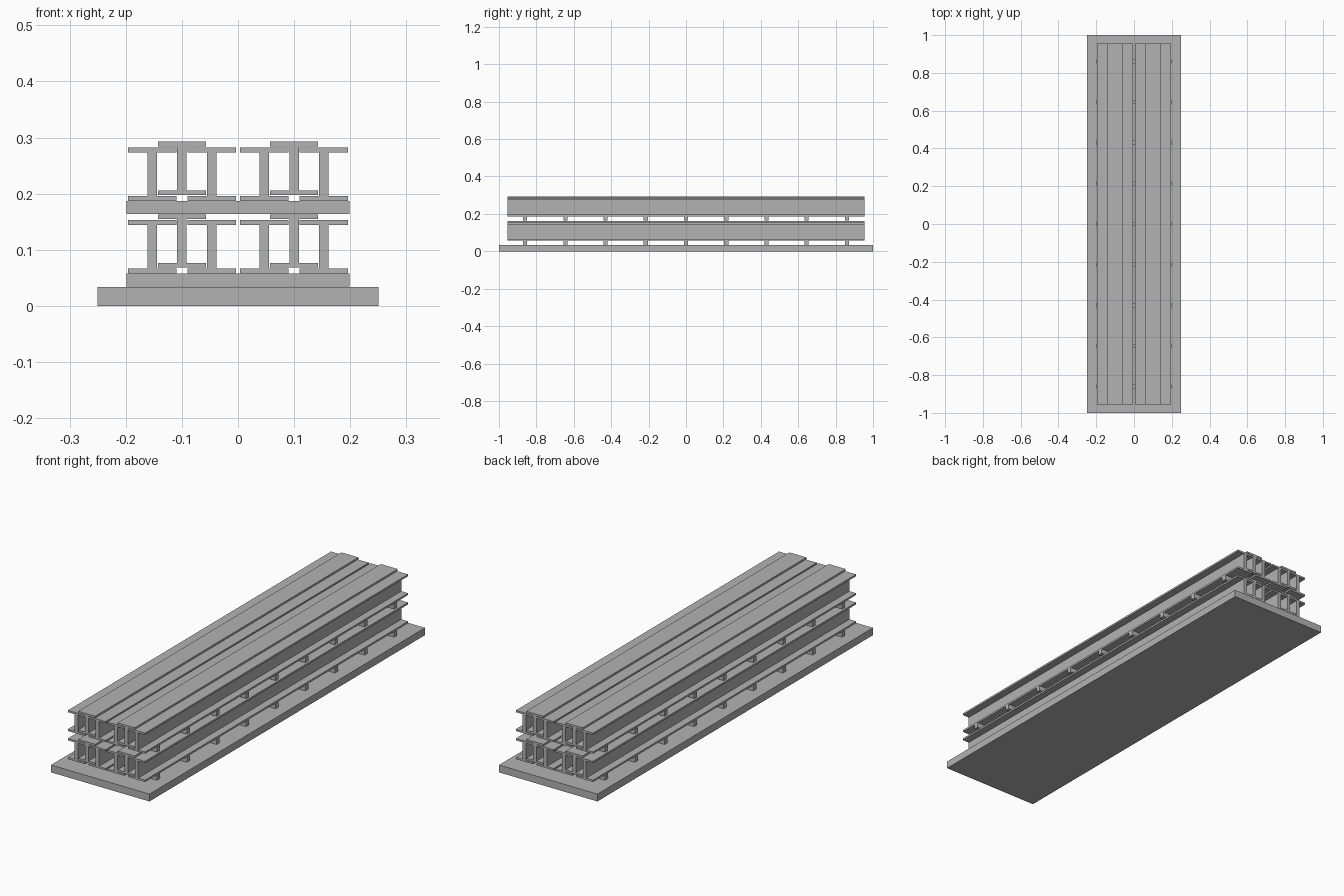
import bpy, bmesh

if "Cube" in bpy.data.objects:
    bpy.data.objects.remove(bpy.data.objects["Cube"])

BEAM_LEN, BEAM_W, BEAM_H = 1.91, 0.086, 0.095
FLANGE, WEB = 0.0085, 0.017

# Dark grey for every part
grey = bpy.data.materials.new("dark_grey")
grey.diffuse_color = (0.45, 0.45, 0.45, 1)
grey.use_nodes = True
grey.node_tree.nodes["Principled BSDF"].inputs["Base Color"].default_value = grey.diffuse_color


def extrude_profile(name, pts, y0, y1):
    """Extrude a closed x-z profile along y."""
    bm = bmesh.new()
    face = bm.faces.new([bm.verts.new((x, y0, z)) for x, z in pts])
    res = bmesh.ops.extrude_face_region(bm, geom=[face])
    verts = [g for g in res["geom"] if isinstance(g, bmesh.types.BMVert)]
    bmesh.ops.translate(bm, verts=verts, vec=(0, y1 - y0, 0))
    bmesh.ops.recalc_face_normals(bm, faces=bm.faces)
    mesh = bpy.data.meshes.new(name)
    bm.to_mesh(mesh)
    bm.free()
    mesh.materials.append(grey)
    obj = bpy.data.objects.new(name, mesh)
    bpy.context.collection.objects.link(obj)
    return obj


def bar(name, half_w, z0, z1, y, depth):
    pts = [(-half_w, z0), (half_w, z0), (half_w, z1), (-half_w, z1)]
    return extrude_profile(name, pts, y - depth / 2, y + depth / 2)


def i_beam(name, x, z):
    w, t = BEAM_W / 2, WEB / 2
    right = [(w, 0), (w, FLANGE), (t, FLANGE),
             (t, BEAM_H - FLANGE), (w, BEAM_H - FLANGE), (w, BEAM_H)]
    pts = right + [(-px, pz) for px, pz in reversed(right)]
    pts = [(x + px, z + pz) for px, pz in pts]
    return extrude_profile(name, pts, -BEAM_LEN / 2, BEAM_LEN / 2)


# Base slab
bar("base_slab", 0.25, 0, 0.034, 0, 2.0)

# Two layers of cross battens carrying steel beams
for layer, z in (("lower", 0.0345), ("upper", 0.1638)):
    for i in range(-4, 5):
        bar(f"{layer}_batten_{i + 5}", 0.199, z, z + 0.0235, i * 0.215, 0.022)
    seat = z + 0.0235
    for side, s in (("left", -1), ("right", 1)):
        i_beam(f"{layer}_{side}_outer_beam", s * 0.153, seat)
        i_beam(f"{layer}_{side}_inner_beam", s * 0.047, seat)
        # Nested beam resting on the flanges of its neighbours
        i_beam(f"{layer}_{side}_nested_beam", s * 0.1, seat + 0.0103)
